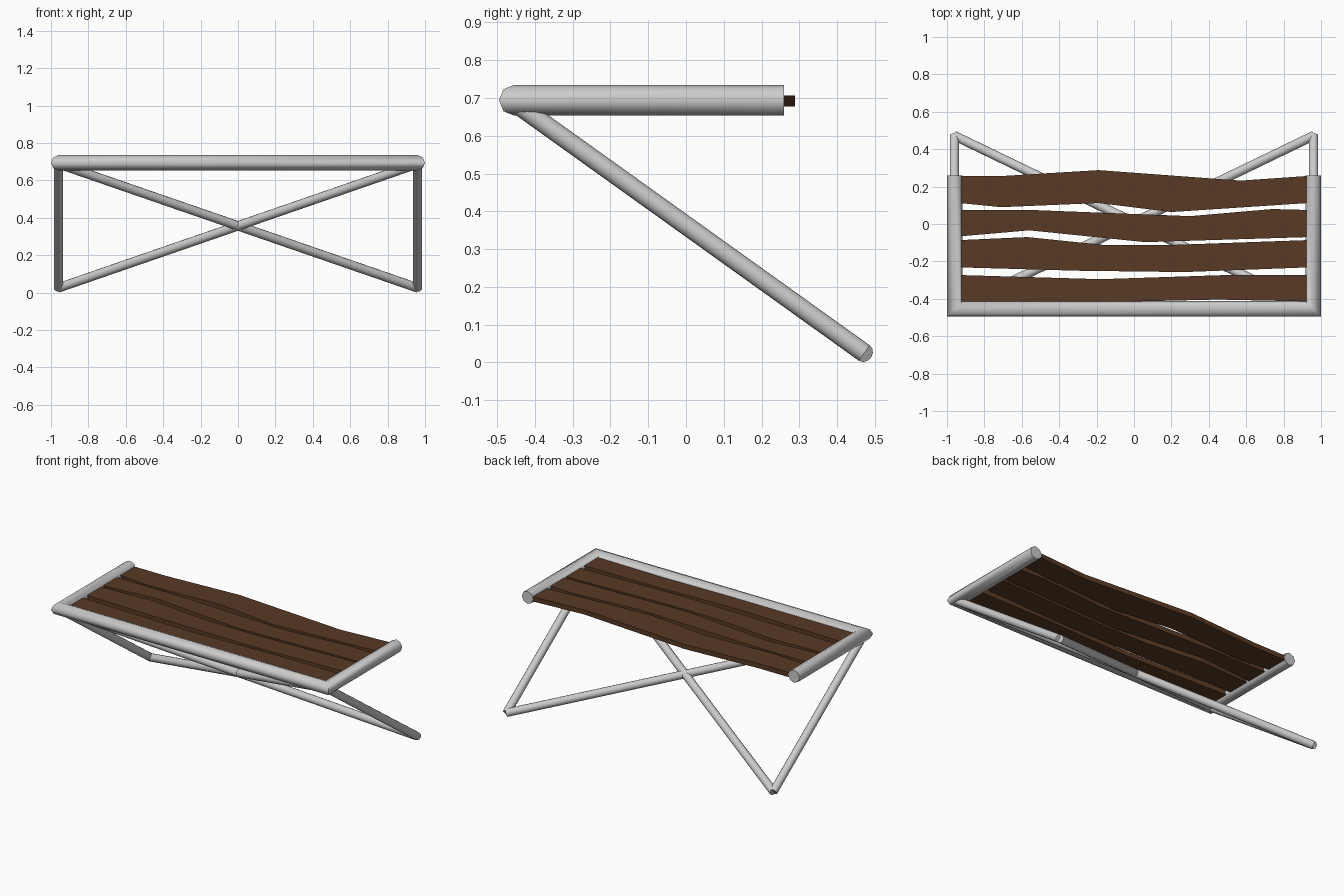
import bpy, bmesh, math
from mathutils import Vector

if "Cube" in bpy.data.objects:
    bpy.data.objects.remove(bpy.data.objects["Cube"])

wood = bpy.data.materials.new("wood")
wood.diffuse_color = (0.1, 0.042, 0.018, 1)
wood.use_nodes = True
wood.node_tree.nodes["Principled BSDF"].inputs["Base Color"].default_value = wood.diffuse_color


def finish(name, bm, smooth=False, mat=None):
    bmesh.ops.recalc_face_normals(bm, faces=bm.faces)
    me = bpy.data.meshes.new(name)
    bm.to_mesh(me)
    bm.free()
    ob = bpy.data.objects.new(name, me)
    bpy.context.collection.objects.link(ob)
    if mat:
        me.materials.append(mat)
    if smooth:
        bpy.ops.object.select_all(action='DESELECT')
        ob.select_set(True)
        bpy.context.view_layer.objects.active = ob
        bpy.ops.object.shade_smooth_by_angle(angle=math.radians(50))
    return ob


# U-shaped tube frame: octagonal section with mitred corners
X, YF, YB, Z, R = 0.959, -0.454, 0.26, 0.694, 0.041
path = [((-X, YB), (-1, 0)), ((-X, YF), (-1, -1)), ((X, YF), (1, -1)), ((X, YB), (1, 0))]
bm = bmesh.new()
rings = []
for (px, py), (mx, my) in path:
    ring = []
    for k in range(8):
        a = k * math.pi / 4
        o = R * math.cos(a)
        ring.append(bm.verts.new((px + mx * o, py + my * o, Z + R * math.sin(a))))
    rings.append(ring)
for r0, r1 in zip(rings, rings[1:]):
    for k in range(8):
        j = (k + 1) % 8
        bm.faces.new((r0[k], r0[j], r1[j], r1[k]))
bm.faces.new(rings[0])
bm.faces.new(rings[-1])
finish("seat_frame", bm, True)


# Straight tubes for the slanted legs and crossed braces
def tube(name, a, b, r=0.025, sides=12):
    a, b = Vector(a), Vector(b)
    d = b - a
    bm = bmesh.new()
    bmesh.ops.create_cone(bm, cap_ends=True, segments=sides, radius1=r, radius2=r, depth=d.length)
    bm.transform(d.to_track_quat('Z', 'Y').to_matrix().to_4x4())
    bmesh.ops.translate(bm, vec=(a + b) / 2, verts=bm.verts)
    finish(name, bm, True)


for side, s in (("left", -1), ("right", 1)):
    foot = (s * 0.96, 0.472, 0.025)
    tube(side + "_leg", foot, (s * 0.96, YF, 0.688))
    tube(side + "_brace", foot, (-s * 0.96, YF, 0.688))

# Uneven wooden slats: (rear edge, front edge) as x, y points
E = 0.93
slats = [
    ([(-E, .257), (-.7, .257), (-.19, .288), (.57, .232), (E, .257)],
     [(-E, .112), (-.71, .09), (-.19, .112), (.2, .064), (E, .112)]),
    ([(-E, .075), (-.55, .075), (.3, .042), (.74, .08), (E, .075)],
     [(-E, -.066), (-.56, -.034), (.06, -.097), (E, -.07)]),
    ([(-E, -.086), (-.57, -.07), (-.16, -.112), (.2, -.112), (E, -.086)],
     [(-E, -.232), (-.29, -.25), (.27, -.257), (E, -.232)]),
    ([(-E, -.273), (-.18, -.295), (.46, -.274), (E, -.273)],
     [(-E, -.414), (0, -.414), (.45, -.404), (E, -.414)]),
]
for i, (rear, front) in enumerate(slats):
    bm = bmesh.new()
    f = bm.faces.new([bm.verts.new((x, y, 0.677)) for x, y in front + rear[::-1]])
    up = bmesh.ops.extrude_face_region(bm, geom=[f], use_keep_orig=True)
    bmesh.ops.translate(bm, vec=(0, 0, 0.03),
                        verts=[v for v in up["geom"] if isinstance(v, bmesh.types.BMVert)])
    finish(f"slat_{i + 1}", bm, mat=wood)
